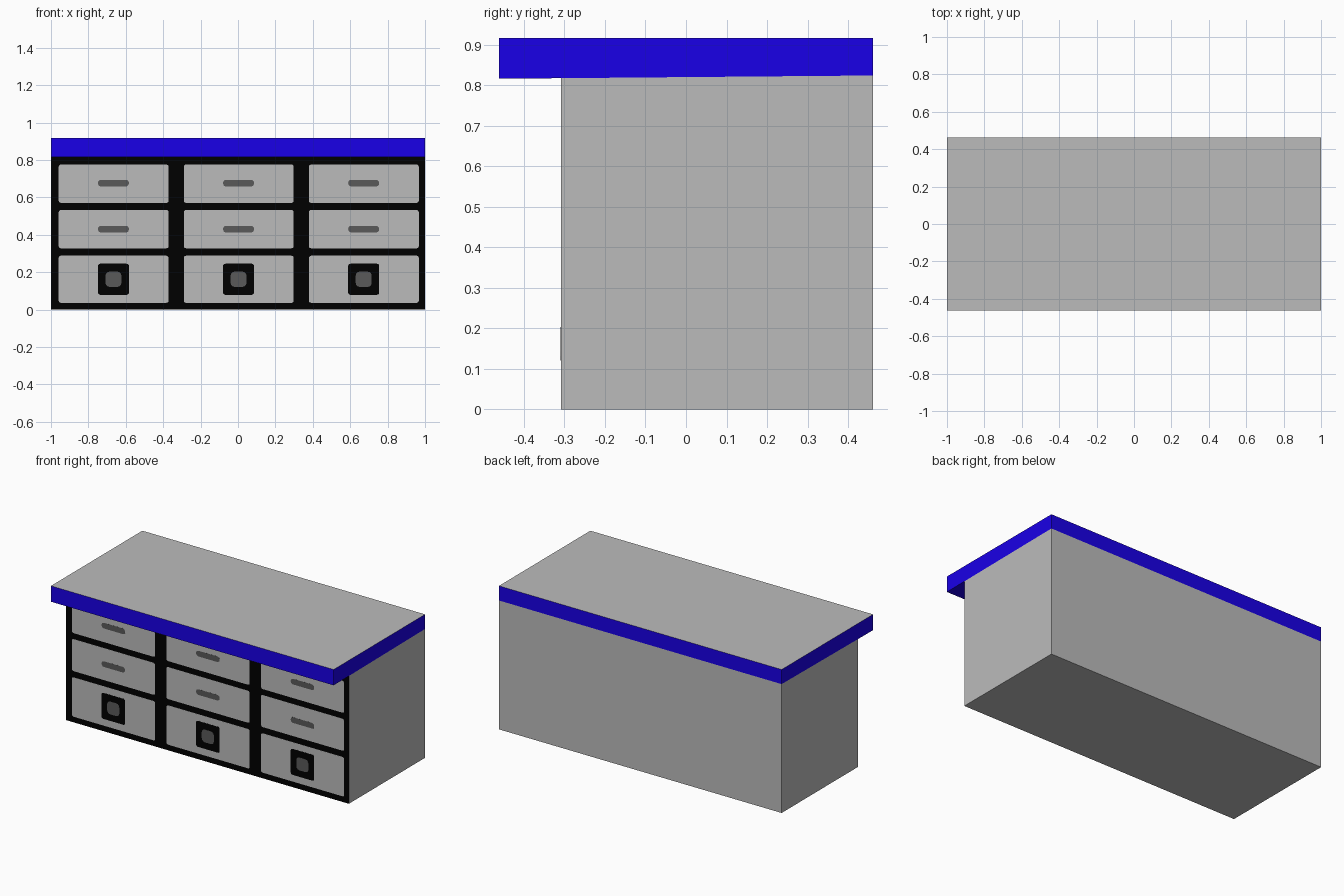
import bpy, bmesh, math

if "Cube" in bpy.data.objects:
    bpy.data.objects.remove(bpy.data.objects["Cube"])

FRONT, BACK, OVERHANG = -0.308, 0.462, -0.462
SEAM_FRONT, SEAM_BACK, TOP = 0.816, 0.824, 0.917


def seam(y):
    return SEAM_FRONT + (SEAM_BACK - SEAM_FRONT) * (y - OVERHANG) / (BACK - OVERHANG)


def material(name, rgb):
    m = bpy.data.materials.new(name)
    m.diffuse_color = (*rgb, 1)
    m.use_nodes = True
    m.node_tree.nodes["Principled BSDF"].inputs["Base Color"].default_value = m.diffuse_color
    return m


grey = material("grey", (0.5, 0.5, 0.5))
black = material("black", (0, 0, 0))
blue = material("blue", (0.01, 0, 0.8))
dark_grey = material("dark grey", (0.1, 0.1, 0.1))


def finish(bm, name, mats):
    bmesh.ops.recalc_face_normals(bm, faces=bm.faces)
    mesh = bpy.data.meshes.new(name)
    for m in mats:
        mesh.materials.append(m)
    bm.to_mesh(mesh)
    bm.free()
    ob = bpy.data.objects.new(name, mesh)
    bpy.context.collection.objects.link(ob)
    return ob


def extruded_profile(name, profile, mats, rule):
    """Side profile (y, z) swept from x = -1 to 1; rule picks a colour from the normal."""
    bm = bmesh.new()
    face = bm.faces.new([bm.verts.new((-1, y, z)) for y, z in profile])
    new = bmesh.ops.extrude_face_region(bm, geom=[face])["geom"]
    bmesh.ops.translate(bm, vec=(2, 0, 0), verts=[v for v in new if isinstance(v, bmesh.types.BMVert)])
    bmesh.ops.recalc_face_normals(bm, faces=bm.faces)
    for f in bm.faces:
        f.normal_update()
        f.material_index = rule(f.normal)
    return finish(bm, name, mats)


def plate(name, cx, cz, w, h, r, layer, mat):
    """Thin rounded rectangle lying on the front of the cabinet."""
    bm = bmesh.new()
    y = FRONT - 0.0005 * layer
    verts = []
    corners = [(1, 1, 0), (-1, 1, 90), (-1, -1, 180), (1, -1, 270)]
    for sx, sz, start in corners:
        for i in range(4):
            a = math.radians(start + 30 * i)
            verts.append(bm.verts.new((cx + sx * (w / 2 - r) + r * math.cos(a), y,
                                       cz + sz * (h / 2 - r) + r * math.sin(a))))
    face = bm.faces.new(verts)
    new = bmesh.ops.extrude_face_region(bm, geom=[face])["geom"]
    bmesh.ops.translate(bm, vec=(0, FRONT - y, 0), verts=[v for v in new if isinstance(v, bmesh.types.BMVert)])
    return finish(bm, name, [mat])


# Cabinet body: grey with a black front
extruded_profile("cabinet_body",
                 [(FRONT, 0), (BACK, 0), (BACK, seam(BACK)), (FRONT, seam(FRONT))],
                 [grey, black], lambda n: int(n.y < -0.9))

# Countertop: blue edges and underside, grey work surface
extruded_profile("countertop",
                 [(OVERHANG, SEAM_FRONT), (BACK, SEAM_BACK), (BACK, TOP), (OVERHANG, TOP)],
                 [blue, grey], lambda n: int(n.z > 0.9))

# Three columns of drawers
for cx in (-0.665, 0.004, 0.673):
    hx = cx - 0.001
    # Two shallow drawers with bar handles
    for cz, hz in ((0.673, 0.676), (0.430, 0.430)):
        plate("drawer_front", cx, cz, 0.588, 0.205, 0.012, 1, grey)
        plate("drawer_handle", hx, hz, 0.166, 0.036, 0.0165, 2, dark_grey)
    # Deep bottom drawer with a square latch
    plate("deep_drawer_front", cx, 0.162, 0.588, 0.252, 0.012, 1, grey)
    plate("latch_plate", hx, 0.162, 0.166, 0.166, 0.012, 2, black)
    plate("latch_knob", hx, 0.162, 0.086, 0.082, 0.022, 3, dark_grey)
